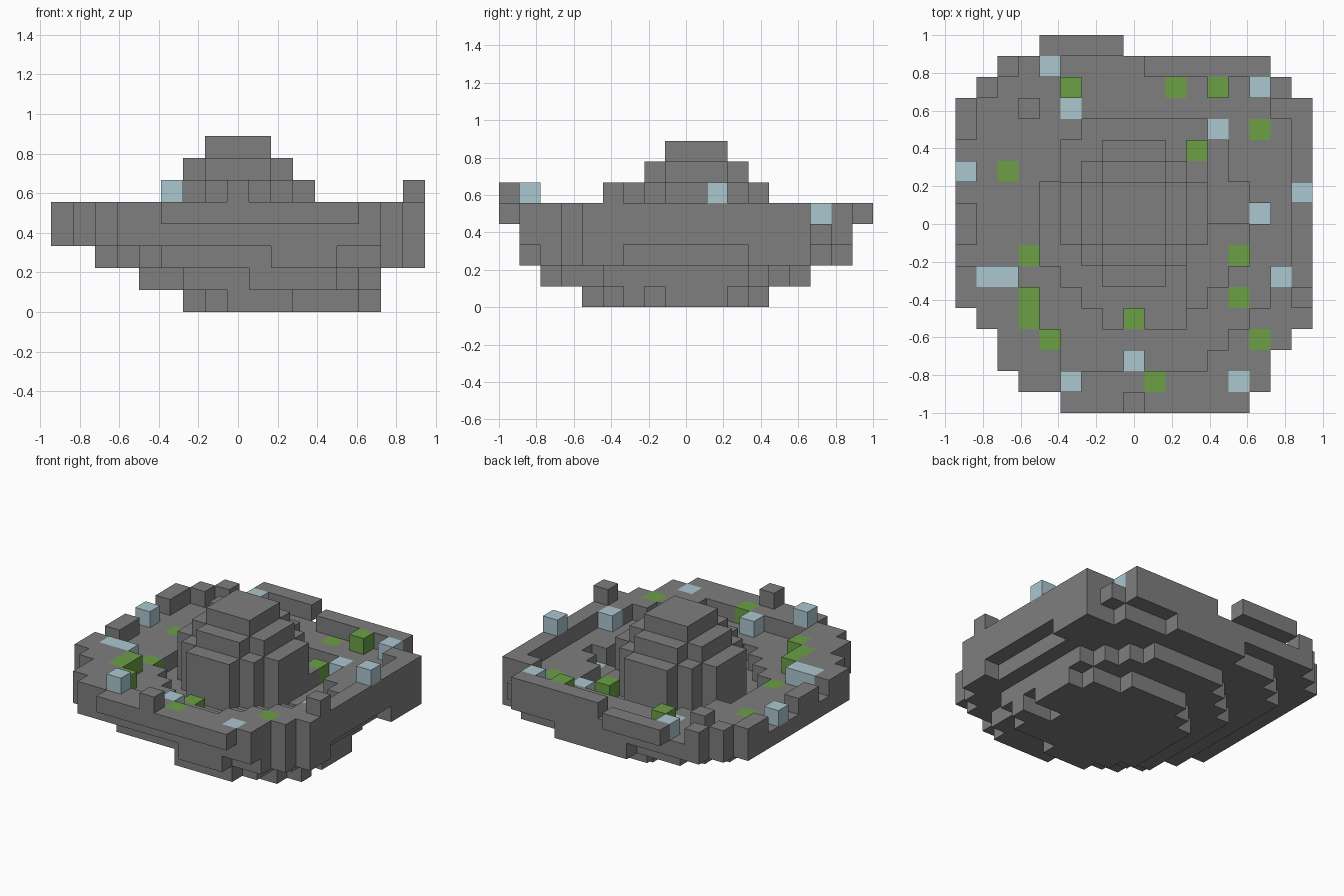
import bpy
import bmesh
from math import hypot

old = bpy.data.objects.get("Cube")
if old:
    bpy.data.objects.remove(old)

U = 2 / 18                      # edge of one block


def material(name, rgb):
    m = bpy.data.materials.new(name)
    m.use_nodes = True
    m.diffuse_color = (*rgb, 1)
    m.node_tree.nodes["Principled BSDF"].inputs["Base Color"].default_value = (*rgb, 1)
    return m


stone = material("grey stone", (0.21, 0.21, 0.21))
ice = material("pale blue", (0.41, 0.57, 0.63))
moss = material("moss green", (0.145, 0.35, 0.06))


def layer(k, start, spans):
    """Blocks of one level; each row is (first, last, repeat count)."""
    cells, j = set(), start
    for a, b, n in spans:
        for _ in range(n):
            cells |= {(i, j, k) for i in range(a, b + 1)}
            j += 1
    return cells


# Full outline of the bowl
outline = [(3, 14, 1), (2, 14, 1), (2, 15, 1), (1, 16, 1), (0, 16, 10),
           (1, 15, 1), (2, 14, 1)]
plan = {c[:2] for c in layer(0, 1, outline)}


def floor_top(i, j):
    """Number of levels filled in a column of the bowl."""
    d = hypot(i - 8.5, j - 8.7)
    edge = not {(i - 1, j), (i + 1, j), (i, j - 1), (i, j + 1)} <= plan
    gap = (j == 16 and 3 <= i <= 8) or (i == 0 and j in (7, 10, 12))
    corner = d >= 6.7 and j <= 5 and not 5 <= i <= 11
    if (edge and not gap) or corner:
        return 5
    if d >= 5:
        return 4
    return 2 if i >= 11 and j <= 8 else 3


# Stepped underside and bowl
body = layer(0, 4, [(8, 10, 1), (7, 13, 1), (6, 14, 5), (7, 13, 1), (8, 11, 1)])
body |= layer(1, 2, [(9, 12, 1), (9, 13, 1), (6, 13, 1), (4, 14, 7), (5, 13, 1),
                     (6, 12, 1), (7, 11, 1)])
body |= layer(2, 1, [(10, 12, 1), (5, 14, 1), (4, 15, 1), (3, 16, 1), (2, 16, 1),
                     (2, 15, 6), (2, 16, 2), (3, 16, 1), (4, 14, 1), (7, 11, 1)])
body |= layer(3, 1, outline)
rim = layer(4, 1, outline)
body = {c for c in body if c[2] < floor_top(c[0], c[1])}
rim = {c for c in rim if c[2] < floor_top(c[0], c[1])}
body -= {(13, 7, 0), (14, 7, 0)}
body.add((11, 11, 3))
rim.discard((15, 15, 4))

# Wall sections and loose blocks on the rim
rim |= layer(4, 0, [(5, 13, 1)]) | layer(4, 17, [(4, 7, 1)])
rim |= {(3, 14, 4), (15, 14, 4), (8, 0, 5), (16, 5, 5)}

# Round stepped tower
tower = set()
for k in range(1, 8):
    r = {6: 2, 7: 1}.get(k, 3)
    limit = r + {1: 0.5, 2: 0.3, 3: 0.2}[r]
    tower |= {(8 + x, 9 + y, k) for x in range(-r, r + 1) for y in range(-r, r + 1)
              if hypot(x, y) <= limit}

# Coloured blocks by top level: level -> columns
ice_tops = {5: [(4, 16), (14, 15), (0, 11), (15, 6), (1, 6), (2, 6), (8, 2), (13, 1)],
            6: [(16, 10), (5, 1)], 4: [(5, 14), (12, 13)], 3: [(14, 9)]}
moss_tops = {5: [(5, 15), (12, 15), (3, 4), (3, 5), (4, 3), (14, 3), (9, 1)],
             4: [(10, 15), (11, 12), (2, 11), (3, 7), (8, 4), (14, 13), (13, 5)],
             2: [(13, 7)]}


def place(tops):
    """Set coloured blocks, trimming or filling the stone column beneath."""
    global body, rim
    cells = set()
    for top, columns in tops.items():
        for i, j in columns:
            body = {c for c in body if c[:2] != (i, j) or c[2] < top - 1}
            rim = {c for c in rim if c[:2] != (i, j) or c[2] < top - 1}
            body |= {(i, j, k) for k in range(3, top - 1)}
            cells.add((i, j, top - 1))
    return cells


ice_cells = place(ice_tops)
moss_cells = place(moss_tops)
body -= tower
rim -= tower | body
solid = body | rim | tower | ice_cells | moss_cells


def build(name, cells, mat):
    """Make a mesh from the exposed sides of the blocks."""
    bm = bmesh.new()
    for cell in sorted(cells):
        for axis in range(3):
            for side in (0, 1):
                near = list(cell)
                near[axis] += 2 * side - 1
                if tuple(near) in solid:
                    continue
                ring = []
                for a, b in ((0, 0), (1, 0), (1, 1), (0, 1)):
                    p = list(cell)
                    p[axis] += side
                    p[(axis + 1) % 3] += a
                    p[(axis + 2) % 3] += b
                    ring.append(bm.verts.new(((p[0] - 8.5) * U, (p[1] - 9) * U, p[2] * U)))
                bm.faces.new(ring if side else ring[::-1])
    bmesh.ops.remove_doubles(bm, verts=bm.verts, dist=U / 100)
    mesh = bpy.data.meshes.new(name)
    bm.to_mesh(mesh)
    bm.free()
    mesh.materials.append(mat)
    bpy.context.collection.objects.link(bpy.data.objects.new(name, mesh))


build("stepped_bowl", body, stone)
build("rim_wall", rim, stone)
build("tower", tower, stone)
build("ice_blocks", ice_cells, ice)
build("moss_blocks", moss_cells, moss)
